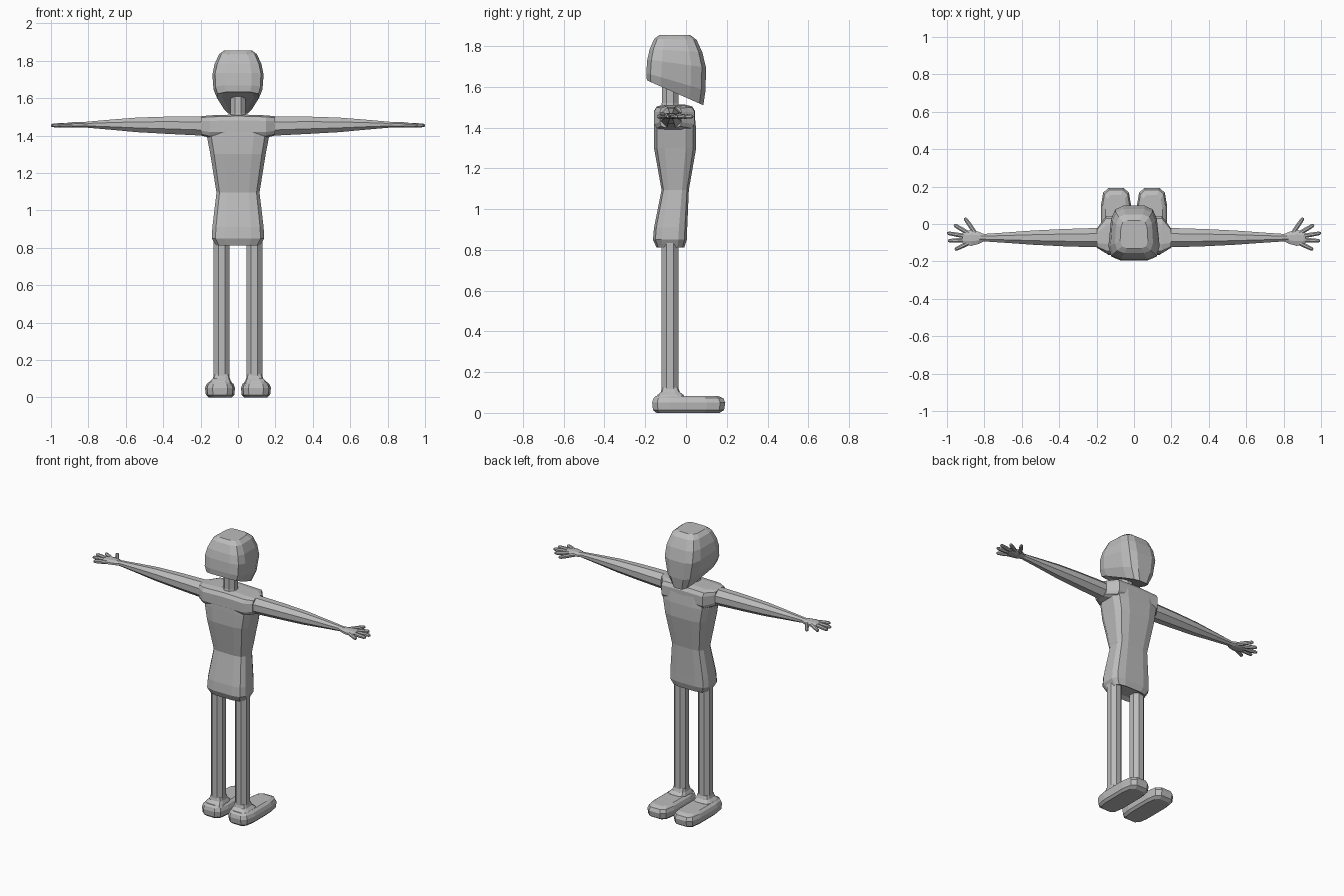
import bpy, bmesh, math
from mathutils import Vector

mat = bpy.data.materials.new("plain grey")
mat.diffuse_color = (0.5, 0.5, 0.5, 1)

# rounded-square outline with three points per quadrant, and an octagon
SOFT = []
for sx, sy in ((1, 1), (-1, 1), (-1, -1), (1, -1)):
    q = [(1, .5), (.86, .86), (.5, 1)]
    SOFT += [(a * sx, b * sy) for a, b in (q if sx * sy > 0 else q[::-1])]
OCT = [(math.cos(math.radians(22.5 + 45 * i)) / .924,
        math.sin(math.radians(22.5 + 45 * i)) / .924) for i in range(8)]


def loft(name, rings):
    """Skin a list of equal point rings and cap both ends."""
    bm = bmesh.new()
    vs = [[bm.verts.new(p) for p in r] for r in rings]
    n = len(vs[0])
    for a, b in zip(vs, vs[1:]):
        for i in range(n):
            j = (i + 1) % n
            bm.faces.new((a[i], a[j], b[j], b[i]))
    bm.faces.new(vs[0][::-1])
    bm.faces.new(vs[-1])
    bmesh.ops.recalc_face_normals(bm, faces=bm.faces)
    me = bpy.data.meshes.new(name)
    bm.to_mesh(me)
    bm.free()
    me.materials.append(mat)
    ob = bpy.data.objects.new(name, me)
    bpy.context.collection.objects.link(ob)
    return ob


def flat_ring(z, w, y0, y1, cx=0, tilt=0, taper=0, shape=SOFT):
    """Horizontal ring; drops by tilt and narrows by taper towards +y."""
    out = []
    for a, b in shape:
        t = (b + 1) / 2
        out.append((cx + a * w * (1 - taper * t), y0 + (y1 - y0) * t, z - tilt * t))
    return out


def side_ring(x, y0, y1, z0, z1, shape=OCT):
    """Ring across the x axis."""
    return [(x, (y0 + y1) / 2 + a * (y1 - y0) / 2, (z0 + z1) / 2 + b * (z1 - z0) / 2)
            for a, b in shape]


# head: slanted underside running down to a narrow chin
loft("head", [flat_ring(*r[:4], tilt=r[4], taper=r[5]) for r in (
    (1.632, .10, -.165, .065, .112, .60),
    (1.632, .132, -.192, .085, .122, .58),
    (1.668, .144, -.195, .096, .085, .36),
    (1.735, .144, -.190, .098, .040, .20),
    (1.785, .130, -.178, .080, .015, .14),
    (1.836, .104, -.156, .052, .005, .10),
    (1.855, .076, -.130, .020, .000, .10))])

# neck
loft("neck", [flat_ring(z, w, -.078 - w, -.078 + w, shape=OCT)
              for z, w in ((1.48, .05), (1.52, .041), (1.66, .041))])

# torso
loft("torso", [flat_ring(*r) for r in (
    (.825, .08, -.12, -.03), (.812, .118, -.145, -.008), (.85, .140, -.162, .004),
    (.91, .137, -.157, .006), (1.095, .115, -.120, .014), (1.30, .148, -.157, .050),
    (1.39, .165, -.157, .050), (1.47, .165, -.155, .042), (1.495, .14, -.135, .028))])

# shoulder yoke
loft("shoulders", [side_ring(x, *r, shape=SOFT) for x, r in (
    (-.197, (-.128, -.022, 1.40, 1.503)), (-.15, (-.157, .042, 1.388, 1.508)),
    (0, (-.157, .044, 1.388, 1.513)),
    (.15, (-.157, .042, 1.388, 1.508)), (.197, (-.128, -.022, 1.40, 1.503)))])


def finger(name, a, b, r):
    a, b = Vector(a), Vector(b)
    d = (b - a).normalized()
    s = Vector((-d.y, d.x, 0))
    rings = []
    for t, k in ((0, 1), (.55, 1), (.9, .85), (1, .45)):
        c = a.lerp(b, t)
        rings.append([c + s * u * r * k + Vector((0, 0, v * r * k)) for u, v in OCT])
    loft(name, rings)


for side, s in (("left", -1), ("right", 1)):
    # arm
    loft(side + "_arm", [side_ring(s * x, -.073 - hy, -.073 + hy, z - hz, z + hz)
         for x, hy, hz, z in ((.16, .052, .052, 1.45), (.22, .051, .051, 1.452),
                              (.38, .046, .046, 1.455), (.54, .038, .039, 1.457),
                              (.68, .028, .027, 1.458), (.83, .018, .014, 1.458))])
    # palm
    loft(side + "_palm", [side_ring(s * x, y0, y1, 1.457 - h, 1.457 + h)
         for x, y0, y1, h in ((.80, -.092, -.054, .013), (.835, -.108, -.040, .015),
                              (.87, -.117, -.032, .015), (.905, -.112, -.038, .013),
                              (.918, -.10, -.05, .009))])
    # thumb and fingers
    for i, (x0, y0, x1, y1) in enumerate((
            (.85, -.047, .905, .033), (.885, -.050, .962, -.004),
            (.895, -.066, 1.0, -.048), (.895, -.085, .995, -.090),
            (.88, -.100, .958, -.137))):
        finger(f"{side}_finger_{i}", (s * x0, y0, 1.456), (s * x1, y1, 1.454), .0115)
    # leg
    loft(side + "_leg", [flat_ring(z, .042, -.12, -.036, s * .088, shape=OCT)
                         for z in (.07, .87)])
    # foot with flared ankle
    loft(side + "_foot", [flat_ring(z, w, y0, y1, s * .096) for z, w, y0, y1 in (
        (0, .062, -.145, .165), (.014, .076, -.162, .187), (.05, .080, -.166, .193),
        (.072, .072, -.160, .183), (.084, .056, -.148, .155))])
    loft(side + "_ankle", [flat_ring(z, w, y0, y1, s * x) for z, w, y0, y1, x in (
        (.06, .068, -.158, .0, .096), (.088, .056, -.140, -.012, .093),
        (.102, .045, -.124, -.030, .089), (.125, .040, -.118, -.038, .088))])
